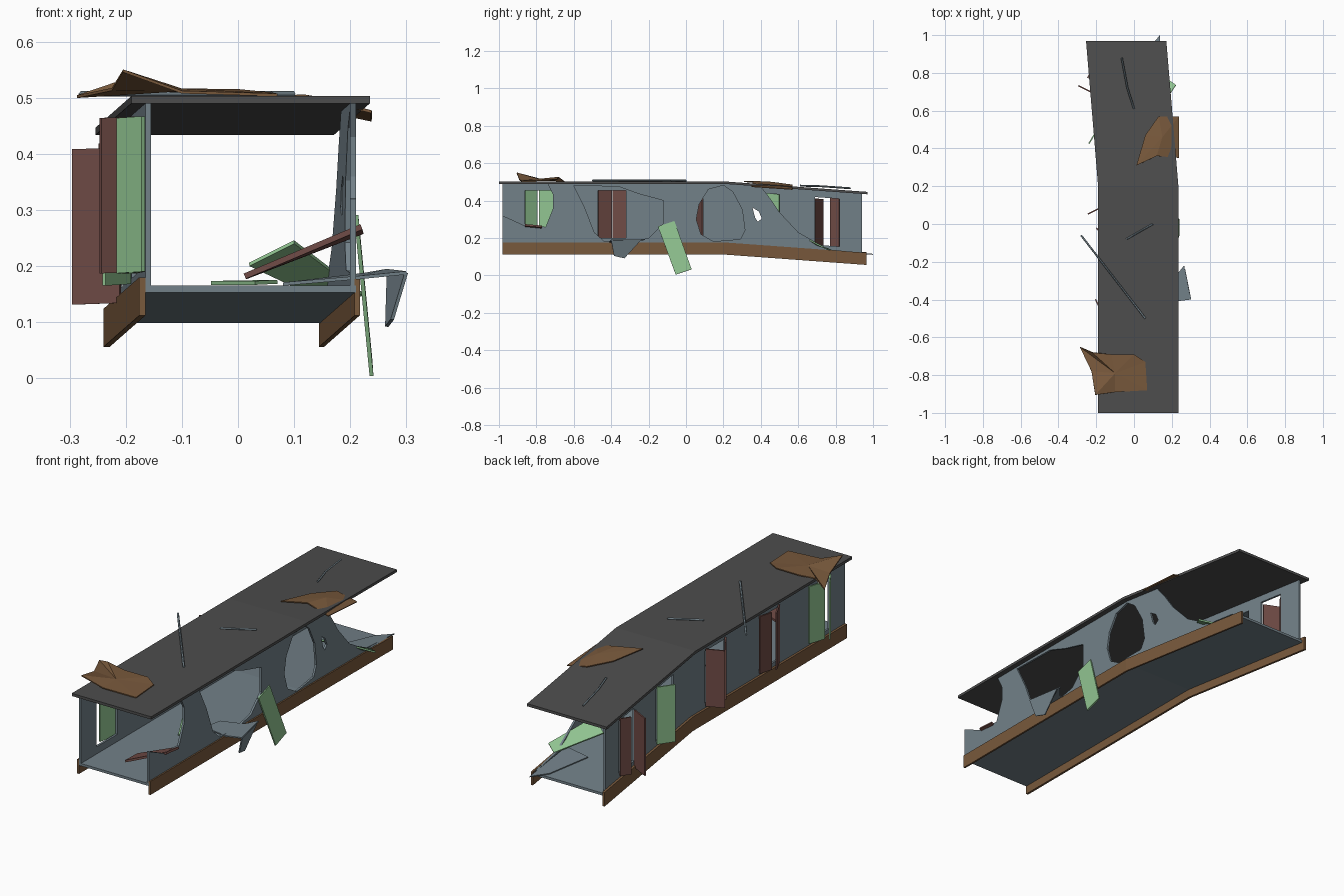
import bpy, bmesh
from mathutils import Vector

if "Cube" in bpy.data.objects:
    bpy.data.objects.remove(bpy.data.objects["Cube"])

def mat(name, rgb):
    m = bpy.data.materials.new(name)
    m.diffuse_color = (*rgb, 1)
    m.use_nodes = True
    m.node_tree.nodes["Principled BSDF"].inputs["Base Color"].default_value = m.diffuse_color
    return m

SLATE = mat("slate_metal", (0.17, 0.22, 0.25))
ROOF = mat("roof_grey", (0.075, 0.075, 0.075))
RUST = mat("rust_brown", (0.19, 0.10, 0.045))
RED = mat("dull_red", (0.16, 0.07, 0.06))
GREEN = mat("pale_green", (0.28, 0.55, 0.28))
KNEE = 0.2

def bent(p):
    """Sag of the rear half: it drops and drifts to the left past the knee."""
    t = max(0.0, p[1] - KNEE)
    return Vector((p[0] - 0.083 * t, p[1], p[2] - 0.073 * t))

def finish(name, bm, material, sag=False):
    if sag:
        bmesh.ops.bisect_plane(bm, geom=bm.verts[:] + bm.edges[:] + bm.faces[:],
                               plane_co=(0, KNEE, 0), plane_no=(0, 1, 0))
        for v in bm.verts:
            v.co = bent(v.co)
    bmesh.ops.recalc_face_normals(bm, faces=bm.faces[:])
    me = bpy.data.meshes.new(name)
    bm.to_mesh(me)
    bm.free()
    me.materials.append(material)
    ob = bpy.data.objects.new(name, me)
    bpy.context.collection.objects.link(ob)
    return ob

def slab(name, lo, hi, material):
    bm = bmesh.new()
    bmesh.ops.create_cube(bm, size=1)
    for v in bm.verts:
        v.co = [(a + b) / 2 + c * (b - a) for a, b, c in zip(lo, hi, v.co)]
    return finish(name, bm, material, True)

def wall(name, x, outline, holes):
    """Side wall from a filled (y, z) outline with holes."""
    cu = bpy.data.curves.new(name, 'CURVE')
    cu.dimensions, cu.fill_mode, cu.extrude = '2D', 'BOTH', 0.005
    for loop in [outline] + holes:
        s = cu.splines.new('POLY')
        s.points.add(len(loop) - 1)
        for p, (u, v) in zip(s.points, loop):
            p.co = (u, v, 0, 1)
        s.use_cyclic_u = True
    tmp = bpy.data.objects.new(name + "_outline", cu)
    bpy.context.collection.objects.link(tmp)
    dg = bpy.context.evaluated_depsgraph_get()
    me = bpy.data.meshes.new_from_object(tmp.evaluated_get(dg))
    bpy.data.objects.remove(tmp)
    bm = bmesh.new()
    bm.from_mesh(me)
    bmesh.ops.remove_doubles(bm, verts=bm.verts[:], dist=1e-5)
    for v in bm.verts:
        v.co = (x + v.co.z, v.co.x, v.co.y)
    for f in bm.faces:
        f.material_index = 0
        f.smooth = False
    return finish(name, bm, SLATE, True)

def sheet(name, pts, material, thick=0.007, peak=None):
    """Thin plate from corner points; an optional peak crumples it."""
    bm = bmesh.new()
    vs = [bm.verts.new(p) for p in pts]
    if peak:
        c = bm.verts.new(peak)
        for a, b in zip(vs, vs[1:] + vs[:1]):
            bm.faces.new((a, b, c))
    else:
        bm.faces.new(vs)
    ob = finish(name, bm, material)
    m = ob.modifiers.new("thickness", 'SOLIDIFY')
    m.thickness, m.offset = thick, 0
    return ob

def rod(name, pts):
    cu = bpy.data.curves.new(name, 'CURVE')
    cu.dimensions, cu.bevel_depth, cu.bevel_resolution = '3D', 0.005, 0
    cu.use_fill_caps = True
    s = cu.splines.new('POLY')
    s.points.add(len(pts) - 1)
    for p, q in zip(s.points, pts):
        p.co = (*q, 1)
    cu.materials.append(SLATE)
    bpy.context.collection.objects.link(bpy.data.objects.new(name, cu))

# Shell: floor, roof and side beams
slab("floor", (-0.165, -0.98, 0.153), (0.21, 0.95, 0.165), SLATE)
slab("roof", (-0.19, -1.0, 0.49), (0.235, 0.97, 0.503), ROOF)
slab("left_beam", (-0.176, -0.98, 0.112), (-0.165, 0.965, 0.18), RUST)
slab("right_beam", (0.208, -0.98, 0.112), (0.217, 0.965, 0.177), RUST)

# Left wall with five openings
openings = [(-0.86, -0.70), (-0.47, -0.32), (-0.06, 0.09), (0.35, 0.50), (0.69, 0.82)]
wall("left_wall", -0.16, [(-0.98, 0.16), (0.94, 0.16), (0.94, 0.49), (-0.98, 0.49)],
     [[(a, 0.2), (b, 0.2), (b, 0.455), (a, 0.455)] for a, b in openings])

# Right wall, torn at both ends and holed
wall("right_wall", 0.205,
     [(-0.98, 0.16), (0.94, 0.16), (0.94, 0.175), (0.76, 0.18), (0.6, 0.26), (0.5, 0.36),
      (0.45, 0.43), (0.4, 0.49), (-0.74, 0.49), (-0.71, 0.43), (-0.71, 0.36),
      (-0.75, 0.26), (-0.86, 0.265), (-0.98, 0.32)],
     [[(-0.6, 0.48), (-0.54, 0.36), (-0.49, 0.23), (-0.44, 0.185), (-0.3, 0.18), (-0.2, 0.2),
       (-0.12, 0.28), (-0.12, 0.4), (-0.25, 0.435), (-0.36, 0.475)],
      [(0.055, 0.3), (0.07, 0.38), (0.12, 0.46), (0.2, 0.482), (0.25, 0.45), (0.3, 0.36),
       (0.315, 0.25), (0.29, 0.2), (0.15, 0.18), (0.08, 0.22)],
      [(0.355, 0.375), (0.39, 0.355), (0.405, 0.32), (0.385, 0.3), (0.37, 0.32)]])

# Shutter leaves: hinge y, tip y, outward swing, drop, colour
leaves = [(-0.86, -0.795, 0.045, 0, GREEN), (-0.70, -0.785, 0.022, 0, GREEN),
          (-0.47, -0.398, 0.035, 0, RED), (-0.32, -0.392, 0.015, 0, RED),
          (0.09, 0.052, 0.076, 0, RED), (-0.06, -0.02, 0.03, 0, RED),
          (0.50, 0.425, 0.045, 0, GREEN),
          (0.69, 0.732, 0.085, 0.02, RED), (0.82, 0.772, 0.025, 0, RED)]
for i, (h, t, out, drop, m) in enumerate(leaves):
    base = bent((-0.169, h, 0))
    z0, z1 = base.z + 0.19 - drop, base.z + 0.467 - drop
    tip = base.x - out
    sheet(f"shutter_leaf_{i + 1}", [(base.x, h, z0), (tip, t, z0 - 0.003),
                                    (tip, t, z1 - 0.003), (base.x, h, z1)], m)

# Fallen leaves
sheet("leaning_panel", [(0.213, -0.15, 0.262), (0.211, -0.062, 0.291),
                        (0.236, 0.03, 0.033), (0.238, -0.055, 0.004)], GREEN)
sheet("fallen_red_panel", [(0.012, -0.88, 0.182), (0.22, -0.86, 0.27),
                           (0.222, -0.77, 0.262), (0.015, -0.79, 0.182)], RED, 0.01)
sheet("fallen_green_panel", [(0.02, 0.60, 0.203), (0.1, 0.56, 0.243),
                             (0.222, 0.735, 0.15), (0.165, 0.775, 0.135)], GREEN)
sheet("floor_green_panel", [(-0.048, -0.36, 0.17), (0.03, -0.5, 0.17),
                            (0.07, -0.45, 0.172), (0.0, -0.28, 0.17)], GREEN)

# Torn grey metal
sheet("torn_wall_sheet", [(0.08, -0.37, 0.168), (0.22, -0.41, 0.18), (0.3, -0.4, 0.188),
                          (0.265, -0.22, 0.192), (0.225, -0.27, 0.185), (0.1, -0.28, 0.17)],
      SLATE, 0.006)
sheet("torn_wall_flap", [(0.3, -0.4, 0.188), (0.268, -0.24, 0.19),
                         (0.265, -0.33, 0.092), (0.275, -0.385, 0.105)], SLATE, 0.006)
sheet("rear_floor_scrap", [(0.02, 0.72, 0.132), (0.15, 0.7, 0.14),
                           (0.137, 1.0, 0.113), (0.08, 0.93, 0.116)], SLATE, 0.005)

# Crumpled roof patches
sheet("front_roof_patch", [(-0.287, -0.65, 0.502), (-0.22, -0.68, 0.525), (-0.12, -0.69, 0.512),
                           (0.0, -0.69, 0.513), (0.06, -0.73, 0.507), (0.07, -0.88, 0.505),
                           (-0.1, -0.89, 0.51), (-0.205, -0.905, 0.548), (-0.225, -0.78, 0.515)],
      RUST, 0.005, (-0.1, -0.79, 0.514))
sheet("rear_roof_patch", [(0.013, 0.31, 0.502), (0.06, 0.47, 0.49), (0.13, 0.57, 0.483),
                          (0.238, 0.57, 0.46), (0.238, 0.35, 0.475), (0.12, 0.36, 0.503)],
      RUST, 0.005, (0.15, 0.46, 0.498))

# Loose rods on the roof
rod("long_roof_rod", [(-0.28, -0.06, 0.507), (0.06, -0.5, 0.507)])
rod("short_roof_rod", [(-0.04, -0.08, 0.507), (0.1, 0.0, 0.507)])
rod("bent_roof_rod", [(-0.065, 0.88, 0.466), (-0.035, 0.72, 0.477), (0.0, 0.61, 0.48)])
